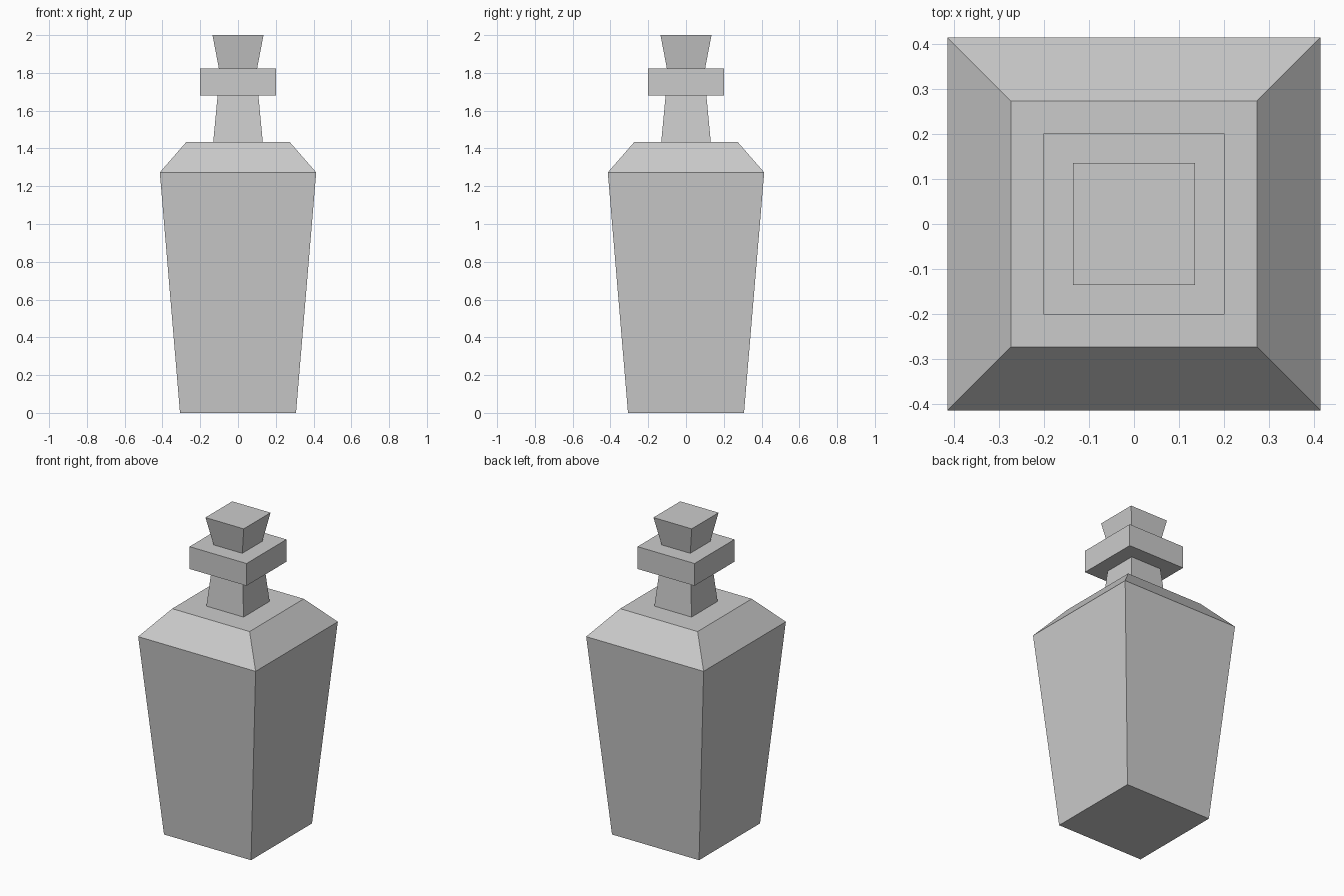
import bpy
import bmesh

if "Cube" in bpy.data.objects:
    bpy.data.objects.remove(bpy.data.objects["Cube"])


def square_loft(name, profile):
    """Stack square rings from (half_width, z) pairs and cap both ends."""
    bm = bmesh.new()
    rings = [[bm.verts.new((sx * h, sy * h, z))
              for sx, sy in ((-1, -1), (1, -1), (1, 1), (-1, 1))]
             for h, z in profile]
    for low, high in zip(rings, rings[1:]):
        for i in range(4):
            j = (i + 1) % 4
            bm.faces.new((low[i], low[j], high[j], high[i]))
    bm.faces.new(rings[0][::-1])
    bm.faces.new(rings[-1])
    mesh = bpy.data.meshes.new(name)
    bm.to_mesh(mesh)
    bm.free()
    obj = bpy.data.objects.new(name, mesh)
    bpy.context.collection.objects.link(obj)
    return obj


# Tapered body with sloping shoulders
square_loft("bottle_body", [(0.307, 0), (0.414, 1.273), (0.273, 1.435)])
# Neck, narrowing upward
square_loft("neck", [(0.131, 1.435), (0.108, 1.68)])
# Square collar around the mouth
square_loft("collar", [(0.201, 1.68), (0.201, 1.822)])
# Stopper, flaring upward
square_loft("stopper", [(0.101, 1.822), (0.135, 2.0)])
